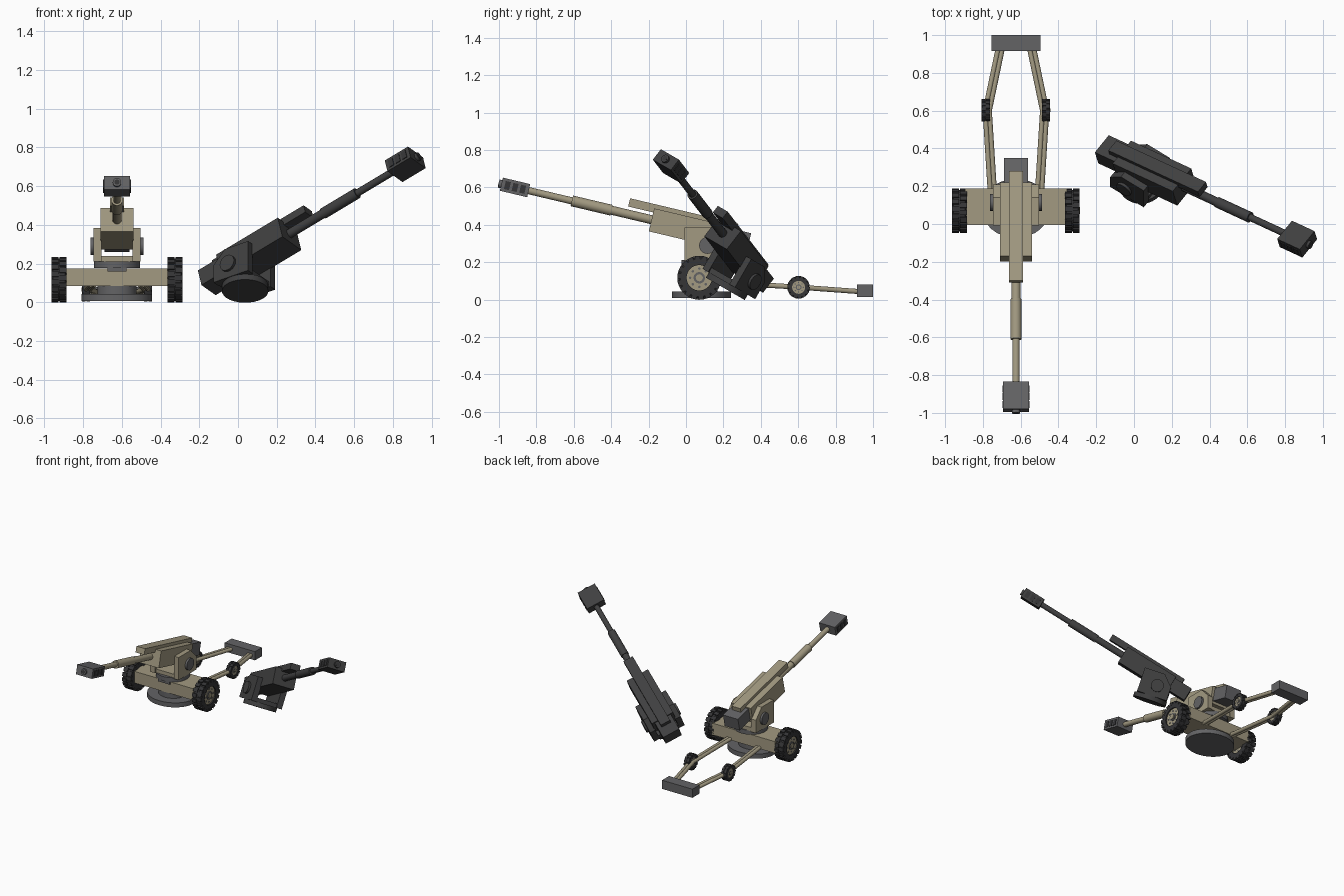
import bpy, bmesh, math
from mathutils import Matrix, Vector

if "Cube" in bpy.data.objects:
    bpy.data.objects.remove(bpy.data.objects["Cube"], do_unlink=True)


def material(name, r, g, b):
    m = bpy.data.materials.new(name)
    m.use_nodes = True
    m.diffuse_color = (r, g, b, 1)
    bsdf = m.node_tree.nodes["Principled BSDF"]
    bsdf.inputs["Base Color"].default_value = (r, g, b, 1)
    bsdf.inputs["Roughness"].default_value = 0.8
    return m


TAN = material("sand_paint", 0.36, 0.32, 0.22)
GREY = material("dark_steel", 0.125, 0.125, 0.13)
RUBBER = material("rubber", 0.035, 0.035, 0.037)
BURNT = material("burnt_metal", 0.05, 0.05, 0.051)
I = Matrix.Identity(4)
T = Matrix.Translation
round_parts = []


def finish(name, bm, mat, frame=I, smooth=False):
    bmesh.ops.transform(bm, matrix=frame, verts=bm.verts)
    bmesh.ops.recalc_face_normals(bm, faces=bm.faces)
    mesh = bpy.data.meshes.new(name)
    bm.to_mesh(mesh)
    bm.free()
    mesh.materials.append(mat)
    ob = bpy.data.objects.new(name, mesh)
    bpy.context.collection.objects.link(ob)
    if smooth:
        round_parts.append(ob)
    return ob


def add_box(bm, x, y, z, frame=I):
    """Each axis is a (low, high) pair."""
    size = [b - a for a, b in (x, y, z)]
    mid = [(a + b) / 2 for a, b in (x, y, z)]
    bmesh.ops.create_cube(bm, size=1, matrix=frame @ T(mid) @ Matrix.Diagonal((*size, 1)))


def box(name, x, y, z, mat, frame=I):
    bm = bmesh.new()
    add_box(bm, x, y, z)
    return finish(name, bm, mat, frame)


def add_tube(bm, a, b, r, sides=20):
    a, b = Vector(a), Vector(b)
    turn = (b - a).to_track_quat("Z", "Y").to_matrix().to_4x4()
    bmesh.ops.create_cone(bm, cap_ends=True, segments=sides, radius1=r, radius2=r,
                          depth=(b - a).length, matrix=T((a + b) / 2) @ turn)


def tube(name, a, b, r, mat, frame=I, sides=20):
    bm = bmesh.new()
    add_tube(bm, a, b, r, sides)
    return finish(name, bm, mat, frame, True)


def side_plate(name, profile, x0, x1, mat, frame):
    """Extrude a y-z outline along x."""
    bm = bmesh.new()
    face = bm.faces.new([bm.verts.new((x0, y, z)) for y, z in profile])
    ext = bmesh.ops.extrude_face_region(bm, geom=[face])
    moved = [v for v in ext["geom"] if isinstance(v, bmesh.types.BMVert)]
    bmesh.ops.translate(bm, vec=(x1 - x0, 0, 0), verts=moved)
    return finish(name, bm, mat, frame)


def wheel(name, centre, r, w, treads):
    """Tyre lathed around x, with two rows of tread blocks and a hub."""
    frame = T(centre)
    h, rim = w / 2, r * 0.58
    outline = [(-h, rim), (-h, r * 0.86), (-h * 0.8, r * 0.94), (h * 0.8, r * 0.94),
               (h, r * 0.86), (h, rim)]
    bm = bmesh.new()
    verts = [bm.verts.new((x, 0, z)) for x, z in outline]
    edges = [bm.edges.new(p) for p in zip(verts, verts[1:] + verts[:1])]
    bmesh.ops.spin(bm, geom=verts + edges, axis=(1, 0, 0), cent=(0, 0, 0),
                   angle=math.tau, steps=32, use_duplicate=False)
    bmesh.ops.remove_doubles(bm, verts=bm.verts, dist=1e-5)
    finish(name + "_tyre", bm, RUBBER, frame, True)
    bm = bmesh.new()
    half = math.pi * r / treads * 0.68
    for i in range(treads):
        for s in (-1, 1):
            turn = Matrix.Rotation((i + s * 0.25) * math.tau / treads, 4, "X")
            add_box(bm, sorted((s * h * 0.08, s * h * 1.02)), (-half, half),
                    (r * 0.82, r), turn)
    finish(name + "_tread", bm, RUBBER, frame)
    tube(name + "_hub", (-h * 0.75, 0, 0), (h * 0.75, 0, 0), rim * 1.02, TAN, frame, 28)
    tube(name + "_hub_ring", (-h * 0.9, 0, 0), (h * 0.9, 0, 0), rim * 0.45, GREY, frame)
    tube(name + "_axle_cap", (-h * 1.05, 0, 0), (h * 1.05, 0, 0), rim * 0.28, TAN, frame)
    bm = bmesh.new()
    for i in range(8):
        a = i * math.tau / 8
        y, z = rim * 0.72 * math.cos(a), rim * 0.72 * math.sin(a)
        add_tube(bm, (-h * 0.82, y, z), (h * 0.82, y, z), rim * 0.1, 8)
    finish(name + "_bolts", bm, GREY, frame)


def upper_carriage(prefix, frame, paint, steel, slot):
    """Turntable, cheeks and complete gun."""
    tube(prefix + "turntable", (0, 0.095, 0.178), (0, 0.095, 0.212), 0.12, steel, frame, 28)
    box(prefix + "saddle", (-0.122, 0.122), (0, 0.205), (0.21, 0.24), paint, frame)
    cheek = [(-0.008, 0.21), (-0.008, 0.385), (0.14, 0.385), (0.21, 0.31), (0.21, 0.21)]
    for side, s in (("right_", -1), ("left_", 1)):
        side_plate(prefix + side + "cheek", cheek, s * 0.08, s * 0.122, paint, frame)
        tube(prefix + side + "trunnion", (s * 0.12, 0.115, 0.29), (s * 0.137, 0.115, 0.29),
             0.045, steel, frame)
    # Gun frame: origin inside the muzzle brake, y runs back along the bore
    gun = frame @ T((0, -0.914, 0.6)) @ Matrix.Rotation(math.radians(-13.3), 4, "X")
    box(prefix + "cradle", (-0.085, 0.085), (0.75, 1.15), (-0.064, 0.062), paint, gun)
    box(prefix + "recuperator", (-0.037, 0.037), (0.612, 1.207), (0.04, 0.085), paint, gun)
    box(prefix + "breech", (-0.064, 0.064), (1.1, 1.285), (-0.045, 0.052), steel, gun)
    for part, a, b, r in (("barrel", 0.06, 0.32, 0.019), ("barrel_sleeve", 0.312, 0.53, 0.029),
                          ("rear_barrel", 0.52, 0.76, 0.024)):
        tube(prefix + part, (0, a, 0), (0, b, 0), r, paint, gun)
    box(prefix + "muzzle_brake", (-0.068, 0.068), (-0.075, 0.075), (-0.036, 0.036), steel, gun)
    tube(prefix + "muzzle_ring", (0, -0.09, 0), (0, -0.07, 0), 0.022, steel, gun)
    tube(prefix + "bore", (0, -0.091, 0), (0, -0.085, 0), 0.014, slot, gun)
    for s in (-1, 1):
        for i in (-1, 0, 1):
            box(prefix + "brake_vent", sorted((s * 0.066, s * 0.072)),
                (i * 0.042 - 0.014, i * 0.042 + 0.014), (-0.022, 0.022), slot, gun)


# Standing gun and the burnt gun tipped over beside it
base = T((-0.625, 0, 0))
upper_carriage("", base, TAN, GREY, RUBBER)
tipped = (T((0.115, 0.074, -0.069)) @ Matrix.Rotation(math.radians(-30), 4, "X")
          @ Matrix.Rotation(math.radians(55), 4, "Z"))
upper_carriage("wreck_", tipped, BURNT, BURNT, RUBBER)

# Firing platform and axle beam
platform = base @ T((0, 0.083, 0)) @ Matrix.Diagonal((1, 0.86, 1, 1))
tube("firing_platform", (0, 0, 0.008), (0, 0, 0.043), 0.182, GREY, platform, 32)
tube("platform_column", (0, 0, 0.04), (0, 0, 0.09), 0.1, GREY, platform, 24)
box("axle_beam", (-0.27, 0.27), (-0.005, 0.187), (0.085, 0.175), TAN, base)
box("beam_latch", (-0.05, 0.05), (-0.015, 0), (0.158, 0.18), GREY, base)

# Wheels, split trail and rear spade
for side, s in (("right", -1), ("left", 1)):
    wheel(side + "_main_wheel", (-0.625 + s * 0.299, 0.071, 0.117), 0.117, 0.076, 18)
    wheel(side + "_trail_wheel", (-0.625 + s * 0.16, 0.602, 0.066), 0.06, 0.042, 14)
    bm = bmesh.new()
    path = [(0.125, 0.17, 0.093), (0.152, 0.6, 0.067), (0.083, 0.93, 0.043)]
    for a, b in zip(path, path[1:]):
        for off in (-0.011, 0.011):
            add_tube(bm, (s * a[0] + off, a[1], a[2]), (s * b[0] + off, b[1], b[2]), 0.0135, 12)
    finish(side + "_trail_arm", bm, TAN, base, True)
box("trail_spade", (-0.13, 0.13), (0.915, 1.0), (0.013, 0.08), GREY, base)

# Smooth the round parts while keeping their rims crisp
bpy.ops.object.select_all(action="DESELECT")
for ob in round_parts:
    ob.select_set(True)
bpy.context.view_layer.objects.active = round_parts[0]
bpy.ops.object.shade_smooth_by_angle(angle=math.radians(35))
